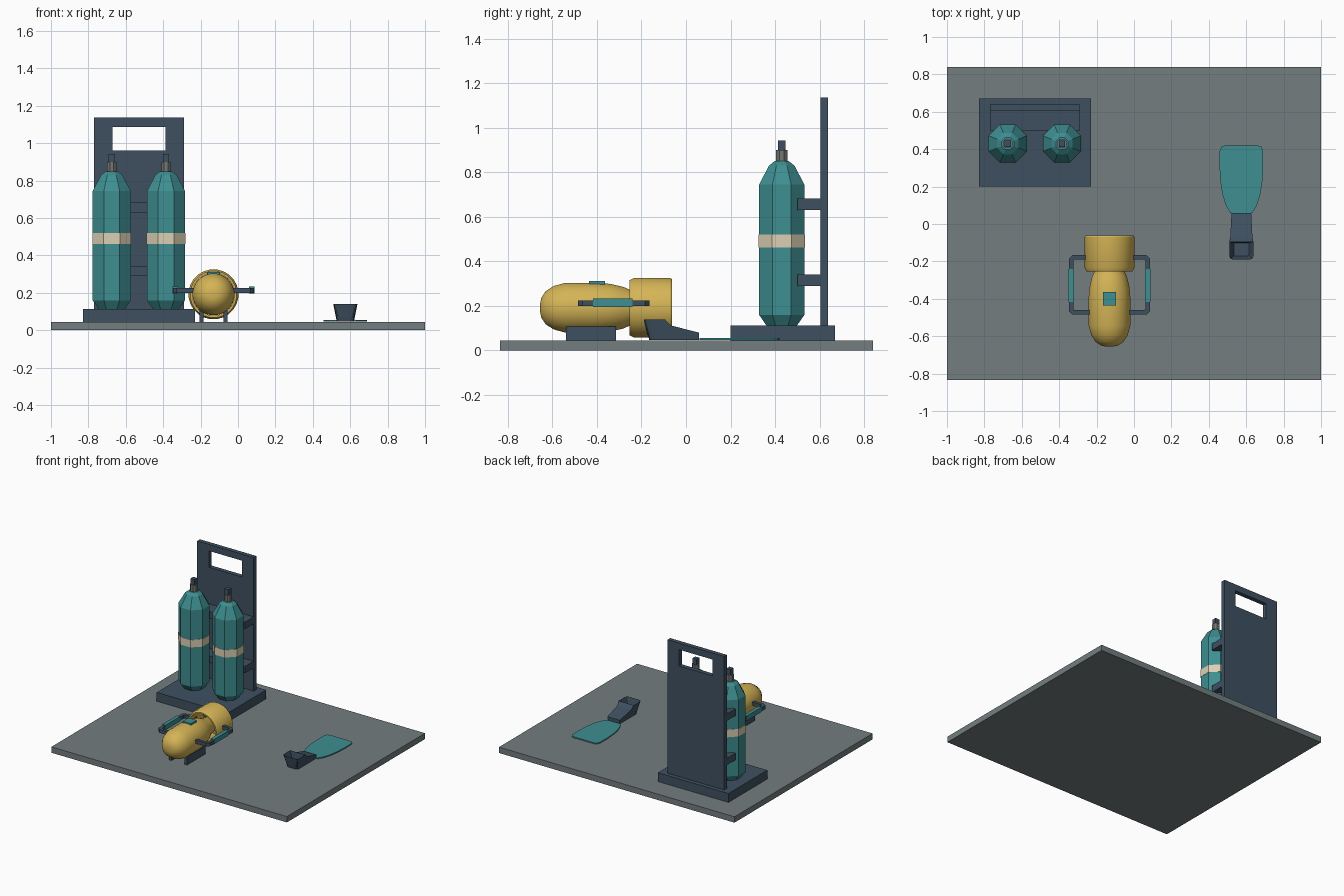
import bpy, bmesh, math
from mathutils import Matrix, Vector

cube = bpy.data.objects.get("Cube")
if cube:
    bpy.data.objects.remove(cube, do_unlink=True)


def material(name, r, g, b):
    rgb = [((v / 255 + 0.055) / 1.055) ** 2.4 for v in (r, g, b)]
    mat = bpy.data.materials.new(name)
    mat.use_nodes = True
    mat.diffuse_color = (*rgb, 1)
    bsdf = next(n for n in mat.node_tree.nodes if n.type == 'BSDF_PRINCIPLED')
    bsdf.inputs["Base Color"].default_value = (*rgb, 1)
    return mat


GREY = material("deck grey", 115, 125, 126)
NAVY = material("dark navy", 62, 80, 96)
TEAL = material("teal", 62, 142, 145)
CREAM = material("cream", 220, 208, 180)
YELLOW = material("yellow", 212, 180, 86)
METAL = material("valve metal", 118, 118, 116)


def finish(name, bm, mat, smooth=False):
    bmesh.ops.recalc_face_normals(bm, faces=bm.faces[:])
    mesh = bpy.data.meshes.new(name)
    bm.to_mesh(mesh)
    bm.free()
    mesh.materials.append(mat)
    obj = bpy.data.objects.new(name, mesh)
    bpy.context.collection.objects.link(obj)
    bpy.ops.object.select_all(action='DESELECT')
    obj.select_set(True)
    bpy.context.view_layer.objects.active = obj
    if smooth:
        bpy.ops.object.shade_smooth_by_angle(angle=math.radians(30))
    return obj


def box(name, mat, xs, ys, zs):
    bm = bmesh.new()
    bmesh.ops.create_cube(bm, size=1)
    for v in bm.verts:
        v.co = [lo + (c + 0.5) * (hi - lo) for c, (lo, hi) in zip(v.co, (xs, ys, zs))]
    return finish(name, bm, mat)


def prism(name, mat, points, vector):
    """Extrude a flat outline along a vector."""
    bm = bmesh.new()
    face = bm.faces.new([bm.verts.new(p) for p in points])
    top = bmesh.ops.extrude_face_region(bm, geom=[face])
    moved = [g for g in top["geom"] if isinstance(g, bmesh.types.BMVert)]
    bmesh.ops.translate(bm, verts=moved, vec=vector)
    return finish(name, bm, mat)


def lathe(name, mat, profile, sides, matrix, smooth=False, ring=False):
    """Turn (radius, height) points around local z; ring closes the profile on itself."""
    bm = bmesh.new()
    loops = []
    for r, h in profile:
        angles = [2 * math.pi * (i + 0.5) / sides for i in range(sides)]
        loops.append([bm.verts.new((r * math.cos(a), r * math.sin(a), h)) for a in angles])
    pairs = list(zip(loops, loops[1:]))
    if ring:
        pairs.append((loops[-1], loops[0]))
    else:
        bm.faces.new(loops[0])
        bm.faces.new(loops[-1])
    for a, b in pairs:
        for i in range(sides):
            j = (i + 1) % sides
            bm.faces.new((a[i], a[j], b[j], b[i]))
    bmesh.ops.transform(bm, matrix=matrix, verts=bm.verts[:])
    return finish(name, bm, mat, smooth)


# Deck and cylinder rack
box("deck", GREY, (-1, 1), (-0.835, 0.84), (0, 0.045))
box("rack_base", NAVY, (-0.83, -0.23), (0.2, 0.67), (0.045, 0.113))
panel = box("rack_panel", NAVY, (-0.77, -0.29), (0.605, 0.638), (0.113, 1.137))
cutter = box("handle_cutter", NAVY, (-0.67, -0.388), (0.5, 0.7), (0.962, 1.087))
cutter.hide_render = True
cut = panel.modifiers.new("handle_hole", 'BOOLEAN')
cut.operation = 'DIFFERENCE'
cut.object = cutter
cut.solver = 'EXACT'
bpy.context.view_layer.objects.active = panel
bpy.ops.object.modifier_apply(modifier=cut.name)
bpy.data.objects.remove(cutter, do_unlink=True)
for part, z in (("lower", 0.29), ("upper", 0.63)):
    box(part + "_rack_bracket", NAVY, (-0.77, -0.29), (0.5, 0.61), (z, z + 0.052))

# Gas cylinders with bands and valves
for side, x in (("right", -0.675), ("left", -0.385)):
    place = Matrix.Translation((x, 0.43, 0))
    lathe(side + "_cylinder", TEAL,
          [(0.075, 0.113), (0.11, 0.16), (0.11, 0.745), (0.062, 0.83), (0.035, 0.85)],
          8, place)
    lathe(side + "_band", CREAM, [(0.112, 0.462), (0.112, 0.52)], 8, place)
    lathe(side + "_valve_stem", METAL, [(0.027, 0.84), (0.027, 0.9)], 8, place)
    box(side + "_valve_knob", NAVY, (x - 0.017, x + 0.017), (0.413, 0.447), (0.895, 0.943))

# Underwater scooter, axis along y with the nose to the front
CX, CZ = -0.131, 0.192
along_y = Matrix.Translation((CX, 0, CZ)) @ Matrix.Rotation(-math.pi / 2, 4, 'X')
lathe("scooter_body", YELLOW,
      [(0.02, -0.655), (0.045, -0.65), (0.075, -0.63), (0.098, -0.595), (0.112, -0.545),
       (0.113, -0.4), (0.108, -0.34), (0.094, -0.28), (0.07, -0.23), (0.045, -0.1)],
      24, along_y, smooth=True)
lathe("scooter_shroud", YELLOW,
      [(0.125, -0.253), (0.134, -0.235), (0.134, -0.07), (0.129, -0.062),
       (0.118, -0.062), (0.114, -0.08), (0.114, -0.253)],
      24, along_y, smooth=True, ring=True)
for i in range(4):
    turn = Matrix.Rotation(i * math.pi / 2 + math.pi / 4, 4, 'Y')
    outline = [(0.03, -0.14), (0.118, -0.15), (0.118, -0.11), (0.03, -0.12)]
    pts = [turn @ Vector((r, y, 0)) + Vector((CX, 0, CZ)) for r, y in outline]
    prism(f"propeller_blade_{i + 1}", NAVY, pts, turn @ Vector((0, 0, 0.01)))

# Scooter screen, grips and cradle
box("scooter_screen", TEAL, (-0.166, -0.096), (-0.435, -0.364), (0.29, 0.312))
half = [(0.1, -0.165), (0.197, -0.165), (0.217, -0.185), (0.217, -0.325),
        (0.193, -0.325), (0.193, -0.197), (0.185, -0.189), (0.1, -0.189)]
MID = -0.325
outline = half[:3] + [(x, 2 * MID - y) for x, y in reversed(half[:3])]
outline += [(x, 2 * MID - y) for x, y in reversed(half[5:])] + half[5:]
# Order the inner run from the rear arm back to the front arm
outline = half[:3] + [(x, 2 * MID - y) for x, y in reversed(half[:3])] \
    + [(x, 2 * MID - y) for x, y in reversed(half[5:])] + half[5:]
for side, s in (("left", 1), ("right", -1)):
    prism(side + "_handle", NAVY, [(CX + s * x, y, 0.199) for x, y in outline], (0, 0, 0.026))
    xs = sorted((CX + s * 0.191, CX + s * 0.219))
    box(side + "_grip", TEAL, xs, (-0.418, -0.24), (0.196, 0.233))
    x = CX + s * 0.065
    box(side + "_cradle_rail", NAVY, (x - 0.011, x + 0.011), (-0.54, -0.315), (0.045, 0.108))

# Swim fin: blade and foot pocket
FX = 0.574
edge = [(0.06, 0.06), (0.083, 0.1), (0.102, 0.16), (0.112, 0.23), (0.117, 0.31),
        (0.116, 0.39), (0.106, 0.414), (0.085, 0.42)]
blade = [(FX + x, y, 0.047) for x, y in edge] + [(FX - x, y, 0.047) for x, y in reversed(edge)]
prism("fin_blade", TEAL, blade, (0, 0, 0.008))

sole = [(-0.165, 0.047), (0.058, 0.047), (0.058, 0.08), (-0.07, 0.113),
        (-0.095, 0.14), (-0.19, 0.14)]
pocket = prism("fin_foot_pocket", NAVY, [(FX - 1, y, z) for y, z in sole], (2, 0, 0))
bm = bmesh.new()
bm.from_mesh(pocket.data)
for v in bm.verts:
    side = 1 if v.co.x > FX else -1
    v.co.x = FX + side * (0.046 + 0.2 * (v.co.z - 0.047))
# Soften the heel corners, then sink the foot opening
heel = [e for e in bm.edges if all(v.co.y < -0.16 for v in e.verts)
        and abs(e.verts[0].co.z - e.verts[1].co.z) > 0.05]
bmesh.ops.bevel(bm, geom=heel, offset=0.018, segments=2, profile=0.5, affect='EDGES')
bm.normal_update()
opening = max(bm.faces, key=lambda f: f.calc_center_median().z)
bmesh.ops.inset_region(bm, faces=[opening], thickness=0.011, use_even_offset=True)
bmesh.ops.translate(bm, verts=opening.verts[:], vec=(0, 0.005, -0.07))
for v in opening.verts:
    v.co.x = FX + (v.co.x - FX) * 0.75
bm.to_mesh(pocket.data)
bm.free()
